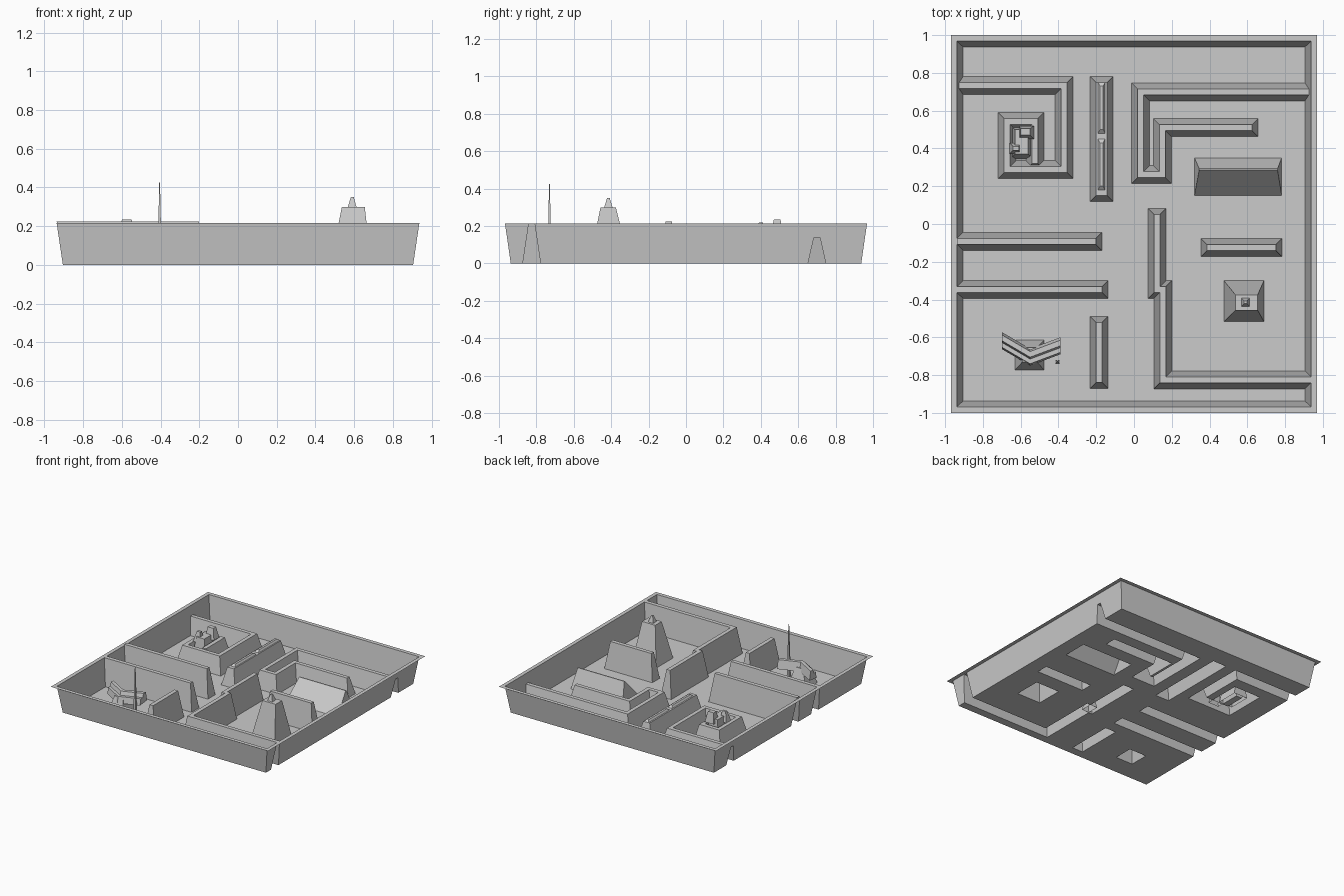
import bpy
from mathutils import Vector as V

if "Cube" in bpy.data.objects:
    bpy.data.objects.remove(bpy.data.objects["Cube"])

RIM = 0.215                 # height of the tray edge
BX, BY = 0.905, 0.937       # tray half size at the floor
TX, TY = 0.937, 0.968       # tray half size at the rim
footprints = []             # openings left in the floor (x0, x1, y0, y1)
notches = {-1: [], 1: []}   # openings in the side walls (y, height)


def wall_x(z):
    return BX + (TX - BX) * min(z, RIM) / RIM


def mesh(name, verts, faces):
    me = bpy.data.meshes.new(name)
    me.from_pydata(verts, [], faces)
    me.update()
    ob = bpy.data.objects.new(name, me)
    bpy.context.collection.objects.link(ob)
    return ob


def frustum(name, base, top, z0, z1, hole=False):
    """Open-bottomed tapered block; rectangles are x0, x1, y0, y1."""
    vs = []
    for (a, b, c, d), z in ((base, z0), (top, z1)):
        vs += [(a, c, z), (b, c, z), (b, d, z), (a, d, z)]
    fs = [(i, (i + 1) % 4, (i + 1) % 4 + 4, i + 4) for i in range(4)] + [(4, 5, 6, 7)]
    if hole:
        footprints.append(base)
    return mesh(name, vs, fs)


def ridge(name, pts, h, side=0, base=0.0475, top=0.016):
    """Hollow mitred ridge along an axis-aligned path; side = outer wall the path starts at."""
    pts = [V(p) for p in pts]
    dirs = [(b - a).normalized() for a, b in zip(pts, pts[1:])]
    vs, n = [], len(pts)
    for i, p in enumerate(pts):
        for off, z in ((-base, 0), (-top, h), (top, h), (base, 0)):
            d0, d1 = dirs[max(i - 1, 0)], dirs[min(i, n - 2)]
            n0, n1 = V((-d0.y, d0.x)), V((-d1.y, d1.x))
            q = p + (n0 + n1) / (1 + n0.dot(n1)) * off
            if i == 0 and side:
                q.x = side * wall_x(z)
            elif i == 0:
                q -= d1 * abs(off)
            elif i == n - 1:
                q += d0 * abs(off)
            vs.append((q.x, q.y, z))
    fs = [(4 * i + j, 4 * i + j + 4, 4 * i + j + 5, 4 * i + j + 1)
          for i in range(n - 1) for j in range(3)]
    fs.append(tuple(range(4 * n - 4, 4 * n)))
    if side:
        notches[side].append((pts[0].y, min(h, 0.21)))
    else:
        fs.append((3, 2, 1, 0))
    for a, b in zip(pts, pts[1:]):
        footprints.append((max(min(a.x, b.x) - base, -BX), min(max(a.x, b.x) + base, BX),
                           min(a.y, b.y) - base, max(a.y, b.y) + base))
    return mesh(name, vs, fs)


# Low ridges: spiral on the left, folded wall on the right, broad bar
ridge("spiral_ridge", [(-BX, .733), (-.37, .733), (-.37, .288), (-.672, .288),
                       (-.672, .543), (-.525, .543), (-.525, .335)], .14, -1)
ridge("folded_ridge", [(BX, .70), (.035, .70), (.035, .262), (.15, .262),
                       (.15, .51), (.609, .51)], .14, 1)
ridge("broad_bar", [(-.172, .72), (-.172, .18)], .14, base=.061, top=.029)

# Full-height ridges
ridge("left_ridge_upper", [(-BX, -.092), (-.218, -.092)], .225, -1)
ridge("left_ridge_lower", [(-BX, -.347), (-.185, -.347)], RIM, -1)
ridge("front_bar", [(-.185, -.537), (-.185, -.823)], RIM)
ridge("centre_bar", [(.122, .035), (.122, -.347)], RIM)
ridge("corner_ridge", [(BX, -.825), (.153, -.825), (.153, -.347)], RIM, 1)
ridge("right_bar", [(.402, -.125), (.735, -.125)], RIM)

# Slim raised strips on the broad bar
for y0, y1 in ((.48, .75), (.18, .45)):
    frustum("bar_strip", (-.19, -.153, y0, y1), (-.18, -.163, y0 + .02, y1 - .02), .14, .155)

# Sloped roof block
frustum("roof_block", (.32, .782, .15, .35), (.345, .76, .285, .293), 0, .155, True)

# Stepped tower
frustum("tower", (.476, .688, -.517, -.30), (.537, .655, -.457, -.375), 0, .30, True)
frustum("tower_tip", (.568, .612, -.437, -.393), (.583, .598, -.422, -.408), .30, .35)

# Peaks inside the spiral
frustum("spiral_core", (-.655, -.535, .345, .52), (-.63, -.56, .37, .50), .0, .185)
frustum("spiral_peak", (-.61, -.53, .45, .52), (-.60, -.55, .47, .505), .15, .235)
frustum("spiral_peak_small", (-.66, -.60, .37, .43), (-.64, -.61, .39, .41), .14, .22)

# Winged pedestal and thin mast
frustum("wing_pedestal", (-.63, -.476, -.772, -.615), (-.59, -.515, -.73, -.655), 0, .14, True)
profile = [(-.045, .10), (-.035, .15), (-.01, .15), (.0, .18), (.03, .18), (.045, .11)]
path = [(-.70, -.617), (-.55, -.705), (-.39, -.645)]
k = len(profile)
verts = [(x, y + dy, z) for x, y in path for dy, z in profile]
faces = [(k * i + j, k * i + (j + 1) % k, k * i + k + (j + 1) % k, k * i + k + j)
         for i in range(2) for j in range(k)]
mesh("chevron_wing", verts, faces + [tuple(range(k)), tuple(range(2 * k, 3 * k))])
frustum("mast", (-.416, -.394, -.741, -.719), (-.407, -.403, -.732, -.728), 0, .425)

# Floor sheet with openings under every hollow part
xs = sorted({-BX, BX} | {round(v, 4) for f in footprints for v in f[:2]})
ys = sorted({-BY, BY} | {round(v, 4) for f in footprints for v in f[2:]})
verts = [(x, y, 0) for x in xs for y in ys]
faces, ny = [], len(ys)
for i in range(len(xs) - 1):
    for j in range(ny - 1):
        cx, cy = (xs[i] + xs[i + 1]) / 2, (ys[j] + ys[j + 1]) / 2
        if not any(a < cx < b and c < cy < d for a, b, c, d in footprints):
            faces.append((i * ny + j, (i + 1) * ny + j, (i + 1) * ny + j + 1, i * ny + j + 1))
mesh("floor", verts, faces)

# Sloped outer walls; side walls are notched where ridges open
for s in (-1, 1):
    outline = [(-BY, 0)]
    for y, h in sorted(notches[s]):
        outline += [(y - .0475, 0), (y - .016, h), (y + .016, h), (y + .0475, 0)]
    outline += [(BY, 0), (TY, RIM), (-TY, RIM)]
    mesh("side_wall", [(s * wall_x(z), y, z) for y, z in outline], [tuple(range(len(outline)))])
    mesh("end_wall", [(-BX, s * BY, 0), (BX, s * BY, 0), (TX, s * TY, RIM), (-TX, s * TY, RIM)],
         [(0, 1, 2, 3)])

# Flat rim lip
verts = [(sx * a, sy * b, RIM) for a, b in ((TX, TY), (.968, 1.0))
         for sx, sy in ((-1, -1), (1, -1), (1, 1), (-1, 1))]
mesh("rim_lip", verts, [(i, i + 4, (i + 1) % 4 + 4, (i + 1) % 4) for i in range(4)])
